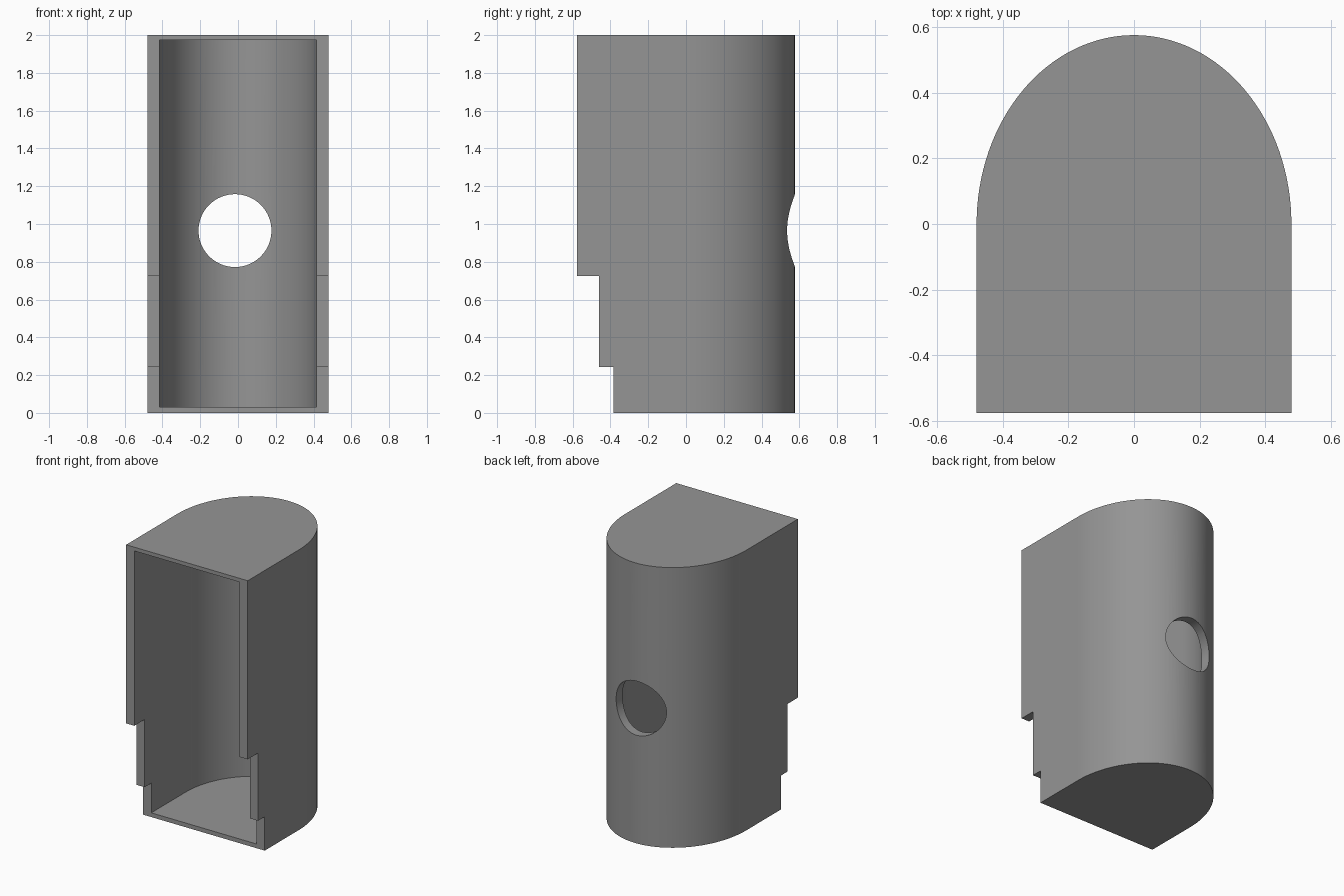
import bpy, bmesh, math

if "Cube" in bpy.data.objects:
    bpy.data.objects.remove(bpy.data.objects["Cube"])

grey = bpy.data.materials.new("plain grey")
grey.diffuse_color = (0.3, 0.3, 0.3, 1)
grey.use_nodes = True
grey.node_tree.nodes["Principled BSDF"].inputs["Base Color"].default_value = grey.diffuse_color


def prism(name, points, axis, lo, hi):
    """Extrude a 2D outline along z (points are x, y) or x (points are y, z)."""
    place = (lambda a, b, d: (a, b, d)) if axis == "z" else (lambda a, b, d: (d, a, b))
    bm = bmesh.new()
    face = bm.faces.new([bm.verts.new(place(a, b, lo)) for a, b in points])
    new = bmesh.ops.extrude_face_region(bm, geom=[face])["geom"]
    shift = (0, 0, hi - lo) if axis == "z" else (hi - lo, 0, 0)
    bmesh.ops.translate(bm, vec=shift, verts=[v for v in new if isinstance(v, bmesh.types.BMVert)])
    bmesh.ops.recalc_face_normals(bm, faces=bm.faces)
    mesh = bpy.data.meshes.new(name)
    bm.to_mesh(mesh)
    bm.free()
    obj = bpy.data.objects.new(name, mesh)
    bpy.context.collection.objects.link(obj)
    mesh.materials.append(grey)
    return obj


def arch(rx, ry, front, n=64):
    """Flat front, straight sides and a half-ellipse back."""
    curve = [(rx * math.cos(math.pi * i / n), ry * math.sin(math.pi * i / n)) for i in range(n + 1)]
    return curve + [(-rx, front), (rx, front)]


# Housing shell and the pieces cut from it
housing = prism("housing", arch(0.48, 0.576, -0.576), "z", 0, 2)
cavity = prism("cavity_cutter", arch(0.416, 0.512, -0.8), "z", 0.03, 1.973)
steps = prism("front_step_cutter",
              [(-0.8, -0.2), (-0.384, -0.2), (-0.384, 0.242), (-0.46, 0.242),
               (-0.46, 0.725), (-0.8, 0.725)], "x", -0.7, 0.7)

# Round hole through the back wall
bpy.ops.mesh.primitive_cylinder_add(vertices=64, radius=0.193, depth=0.6,
                                    location=(-0.016, 0.6, 0.965), rotation=(math.pi / 2, 0, 0))
hole = bpy.context.object
hole.name = "back_hole_cutter"
hole.data.materials.append(grey)

bpy.context.view_layer.objects.active = housing
for cutter in (cavity, steps, hole):
    mod = housing.modifiers.new(cutter.name, "BOOLEAN")
    mod.operation = "DIFFERENCE"
    mod.solver = "EXACT"
    mod.object = cutter
    bpy.ops.object.modifier_apply(modifier=mod.name)
    bpy.data.objects.remove(cutter)

# Smooth curved walls, crisp edges
bpy.ops.object.select_all(action="DESELECT")
housing.select_set(True)
bpy.context.view_layer.objects.active = housing
bpy.ops.object.shade_smooth_by_angle(angle=math.radians(30))
